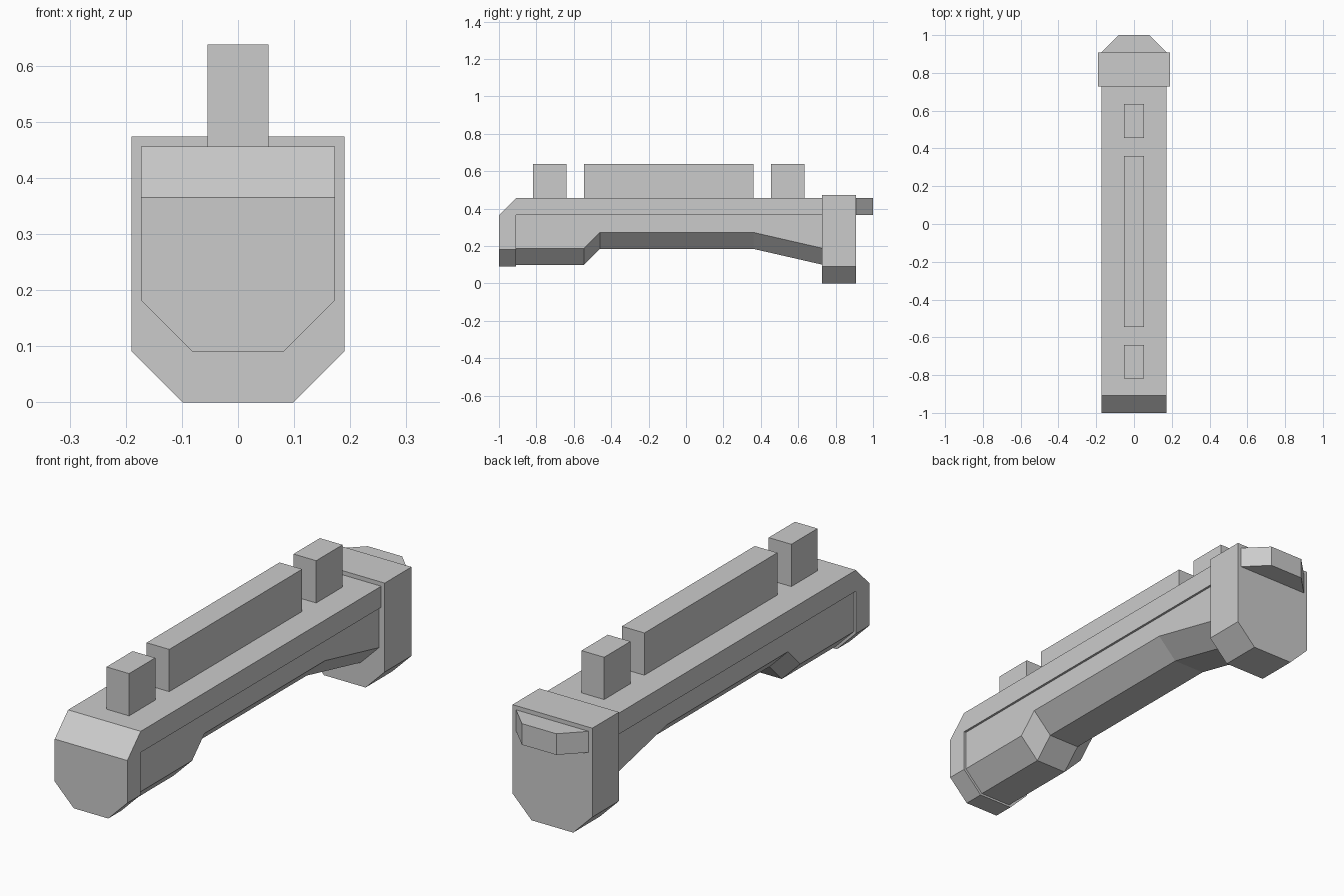
import bpy, bmesh

cube = bpy.data.objects.get("Cube")
if cube:
    bpy.data.objects.remove(cube, do_unlink=True)

# Single grey finish
grey = bpy.data.materials.new("plain_grey")
grey.use_nodes = True
colour = (0.6, 0.6, 0.6, 1)
grey.diffuse_color = colour
grey.node_tree.nodes["Principled BSDF"].inputs["Base Color"].default_value = colour


def finish(name, bm):
    bmesh.ops.recalc_face_normals(bm, faces=bm.faces)
    mesh = bpy.data.meshes.new(name)
    bm.to_mesh(mesh)
    bm.free()
    mesh.materials.append(grey)
    obj = bpy.data.objects.new(name, mesh)
    bpy.context.collection.objects.link(obj)
    return obj


def loft(name, sections):
    """Skin a row of matching closed sections and cap both ends."""
    bm = bmesh.new()
    rings = [[bm.verts.new(p) for p in s] for s in sections]
    n = len(rings[0])
    for a, b in zip(rings, rings[1:]):
        for i in range(n):
            j = (i + 1) % n
            bm.faces.new((a[i], a[j], b[j], b[i]))
    bm.faces.new(rings[0])
    bm.faces.new(rings[-1])
    return finish(name, bm)


def keel_section(y, half, bottom, top, cut):
    """Upright section with both lower corners cut at 45 degrees."""
    right = [(half, top), (half, bottom + cut), (half - cut, bottom)]
    left = [(-x, z) for x, z in reversed(right)]
    return [(x, y, z) for x, z in right + left]


def block(name, half, y0, y1, z0, z1):
    corners = [(-half, z0), (half, z0), (half, z1), (-half, z1)]
    return loft(name, [[(x, y, z) for x, z in corners] for y in (y0, y1)])


CUT = 0.091
HALF = 0.173

# Outer shell: top rail and sloped nose in one piece, lower nose corners cut
side = [(-1, 0.091), (-0.909, 0.091), (-0.909, 0.365),
        (0.74, 0.365), (0.74, 0.456), (-0.909, 0.456), (-1, 0.365)]
bm = bmesh.new()
ends = [[bm.verts.new((x, y, z)) for y, z in side] for x in (-HALF, HALF)]
for ring in ends:
    bm.faces.new(ring)
for i in range(len(side)):
    j = (i + 1) % len(side)
    bm.faces.new((ends[0][i], ends[0][j], ends[1][j], ends[1][i]))
keel_edges = [e for e in bm.edges if all(v.co.z < 0.1 for v in e.verts)
              and abs(e.verts[0].co.x - e.verts[1].co.x) < 0.01]
bmesh.ops.bevel(bm, geom=keel_edges, offset=CUT, offset_type='OFFSET',
                segments=1, affect='EDGES')
finish("outer_shell", bm)

# Slightly inset underbody with a raised middle
underside = [(-0.92, 0.1), (-0.545, 0.1), (-0.46, 0.185),
             (0.36, 0.185), (0.74, 0.098)]
loft("underbody", [keel_section(y, 0.163, z, 0.37, CUT - 0.003)
                   for y, z in underside])

# Rear collar
loft("rear_collar", [keel_section(y, 0.19, 0, 0.474, CUT)
                     for y in (0.727, 0.909)])

# Tapered rear lug
plan = [(-HALF, 0.9), (-HALF, 0.909), (-0.082, 1),
        (0.082, 1), (HALF, 0.909), (HALF, 0.9)]
loft("rear_lug", [[(x, y, z) for x, y in plan] for z in (0.365, 0.456)])

# Blocks along the top
for name, y0, y1 in (("front_top_block", -0.818, -0.64),
                     ("long_top_block", -0.545, 0.36),
                     ("rear_top_block", 0.455, 0.634)):
    block(name, 0.054, y0, y1, 0.45, 0.638)
